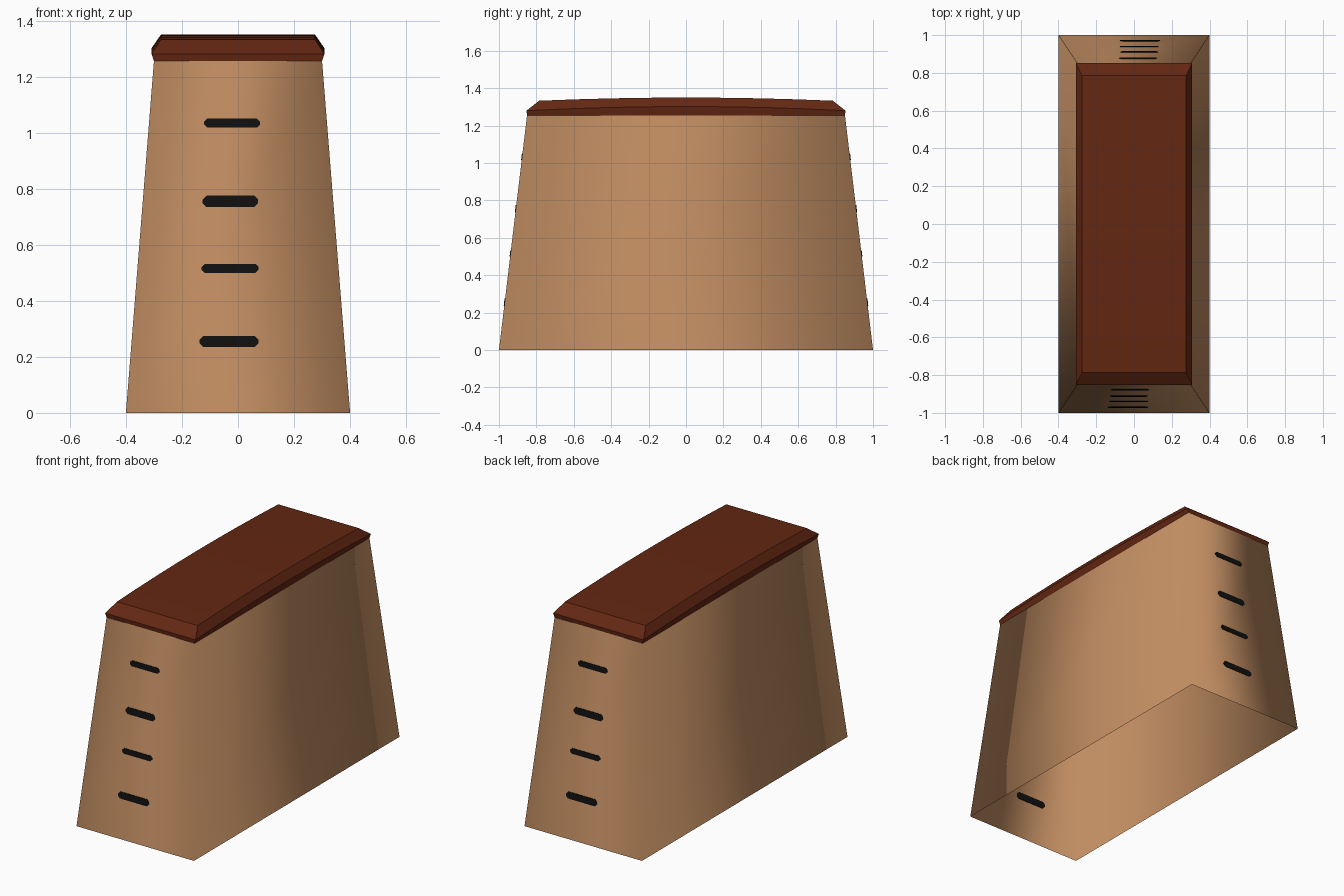
import bpy, bmesh, math

if "Cube" in bpy.data.objects:
    bpy.data.objects.remove(bpy.data.objects["Cube"])

H = 1.255  # height of the wooden box


def material(name, rgb):
    m = bpy.data.materials.new(name)
    m.diffuse_color = (*rgb, 1)
    m.use_nodes = True
    m.node_tree.nodes["Principled BSDF"].inputs["Base Color"].default_value = m.diffuse_color
    return m


wood = material("tan_wood", (0.53, 0.265, 0.12))
leather = material("dark_red_leather", (0.125, 0.02, 0.006))
black = material("black", (0.005, 0.005, 0.005))


def finish(bm, name, mat):
    me = bpy.data.meshes.new(name)
    bm.to_mesh(me)
    bm.free()
    me.materials.append(mat)
    ob = bpy.data.objects.new(name, me)
    bpy.context.collection.objects.link(ob)
    return ob


def bridge(bm, a, b):
    n = len(a)
    for i in range(n):
        j = (i + 1) % n
        bm.faces.new((a[i], a[j], b[j], b[i]))


# Tapered wooden box: a thin shell open at the bottom
bm = bmesh.new()
corners = ((-1, -1), (1, -1), (1, 1), (-1, 1))
low = [bm.verts.new((x * 0.4, y, 0)) for x, y in corners]
high = [bm.verts.new((x * 0.3, y * 0.85, H)) for x, y in corners]
bridge(bm, low, high)
for f in bm.faces:
    f.smooth = True
finish(bm, "box_body", wood)

# Padded top: slightly crowned along its length, chamfered rim
bm = bmesh.new()
N = 8
rings = []
for hx, hy, z, crown in ((0.30, 0.85, H, 0), (0.308, 0.853, 1.28, 0.022),
                         (0.275, 0.785, 1.333, 0.017)):
    ts = [-1 + 2 * i / N for i in range(N + 1)]
    pts = [(hx, t) for t in ts] + [(-hx, t) for t in reversed(ts)]
    rings.append([bm.verts.new((x, t * hy, z + crown * (1 - t * t))) for x, t in pts])
for a, b in zip(rings, rings[1:]):
    bridge(bm, a, b)
top = rings[-1]
for i in range(N):
    bm.faces.new((top[i], top[i + 1], top[2 * N - i], top[2 * N + 1 - i]))
bm.faces.new(list(reversed(rings[0])))
bmesh.ops.recalc_face_normals(bm, faces=bm.faces)
pad = finish(bm, "padded_top", leather)
pad.select_set(True)
bpy.context.view_layer.objects.active = pad
bpy.ops.object.shade_smooth_by_angle(angle=math.radians(25))

# Hand slots: thin black plates showing on both sides of each end wall
slope = 0.15 / H
for i, (x0, x1, zc, h) in enumerate(((-0.137, 0.073, 0.255, 0.040), (-0.13, 0.073, 0.516, 0.032),
                                     (-0.127, 0.072, 0.755, 0.040), (-0.121, 0.079, 1.034, 0.033))):
    for side, s in (("front", 1), ("back", -1)):
        bm = bmesh.new()
        c, r = h * 0.35, h / 2
        outline = ((x0 + c, -r), (x1 - c, -r), (x1, -r + c), (x1, r - c),
                   (x1 - c, r), (x0 + c, r), (x0, r - c), (x0, -r + c))
        layers = []
        for d in (-0.003, 0.003):
            layers.append([bm.verts.new((s * x, s * (-1 + slope * (zc + z) + d), zc + z))
                           for x, z in outline])
        bridge(bm, *layers)
        bm.faces.new(layers[0])
        bm.faces.new(list(reversed(layers[1])))
        bmesh.ops.recalc_face_normals(bm, faces=bm.faces)
        finish(bm, f"{side}_hand_slot_{i + 1}", black)
